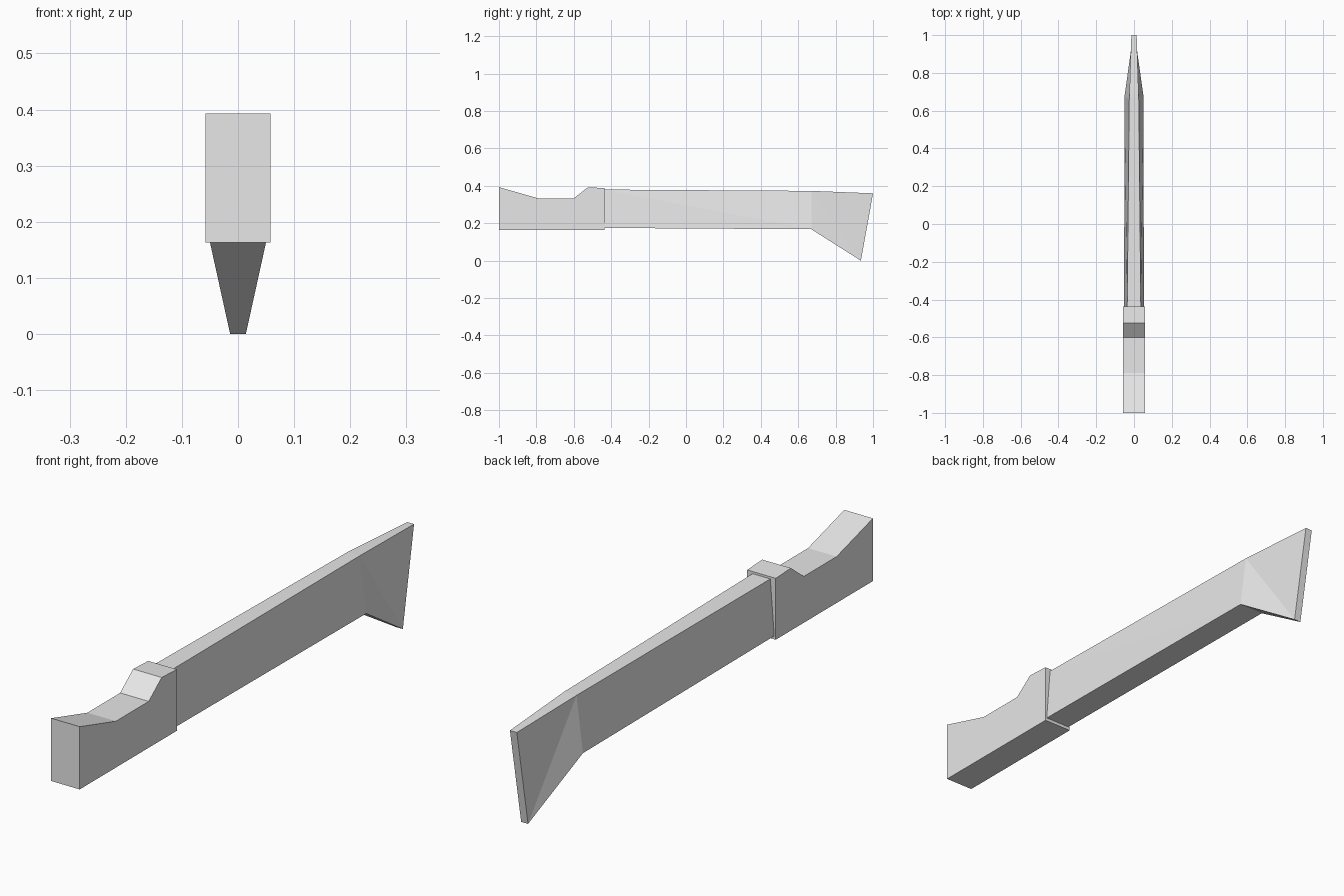
import bpy
import bmesh

cube = bpy.data.objects.get("Cube")
if cube:
    bpy.data.objects.remove(cube, do_unlink=True)

grey = bpy.data.materials.new("light_grey")
grey.use_nodes = True
colour = (0.8, 0.8, 0.8, 1)
grey.diffuse_color = colour
grey.node_tree.nodes["Principled BSDF"].inputs["Base Color"].default_value = colour


def finish(name, bm):
    bmesh.ops.recalc_face_normals(bm, faces=bm.faces)
    mesh = bpy.data.meshes.new(name)
    bm.to_mesh(mesh)
    bm.free()
    mesh.materials.append(grey)
    obj = bpy.data.objects.new(name, mesh)
    bpy.context.collection.objects.link(obj)
    return obj


# Handle: side profile (y, z) extruded across its width
half = 0.058
profile = [(-1, 0.163), (-1, 0.393), (-0.79, 0.333), (-0.6, 0.333),
           (-0.525, 0.392), (-0.437, 0.388), (-0.437, 0.163)]
bm = bmesh.new()
side = bm.faces.new([bm.verts.new((-half, y, z)) for y, z in profile])
moved = bmesh.ops.extrude_face_region(bm, geom=[side], use_keep_orig=True)
bmesh.ops.translate(bm, vec=(2 * half, 0, 0),
                    verts=[v for v in moved["geom"] if isinstance(v, bmesh.types.BMVert)])
finish("handle", bm)

# Blade: trapezoid sections, each (top y, top z, top half width, bottom y, bottom z, bottom half width)
sections = [(-0.44, 0.38, 0.036, -0.44, 0.175, 0.052),
            (0.67, 0.373, 0.025, 0.67, 0.168, 0.051),
            (1.0, 0.36, 0.014, 0.935, 0.0, 0.014)]
bm = bmesh.new()
rings = []
for ty, tz, tw, by, bz, bw in sections:
    corners = [(-tw, ty, tz), (tw, ty, tz), (bw, by, bz), (-bw, by, bz)]
    rings.append([bm.verts.new(c) for c in corners])
for a, b in zip(rings, rings[1:]):
    # Flat top and bottom
    bm.faces.new((a[0], a[1], b[1], b[0]))
    bm.faces.new((a[2], a[3], b[3], b[2]))
    # Twisted sides, split from the upper edge to the next lower corner
    for top, low in ((0, 3), (1, 2)):
        bm.faces.new((a[top], a[low], b[low]))
        bm.faces.new((a[top], b[low], b[top]))
bm.faces.new(rings[0])
bm.faces.new(rings[-1])
finish("blade", bm)
